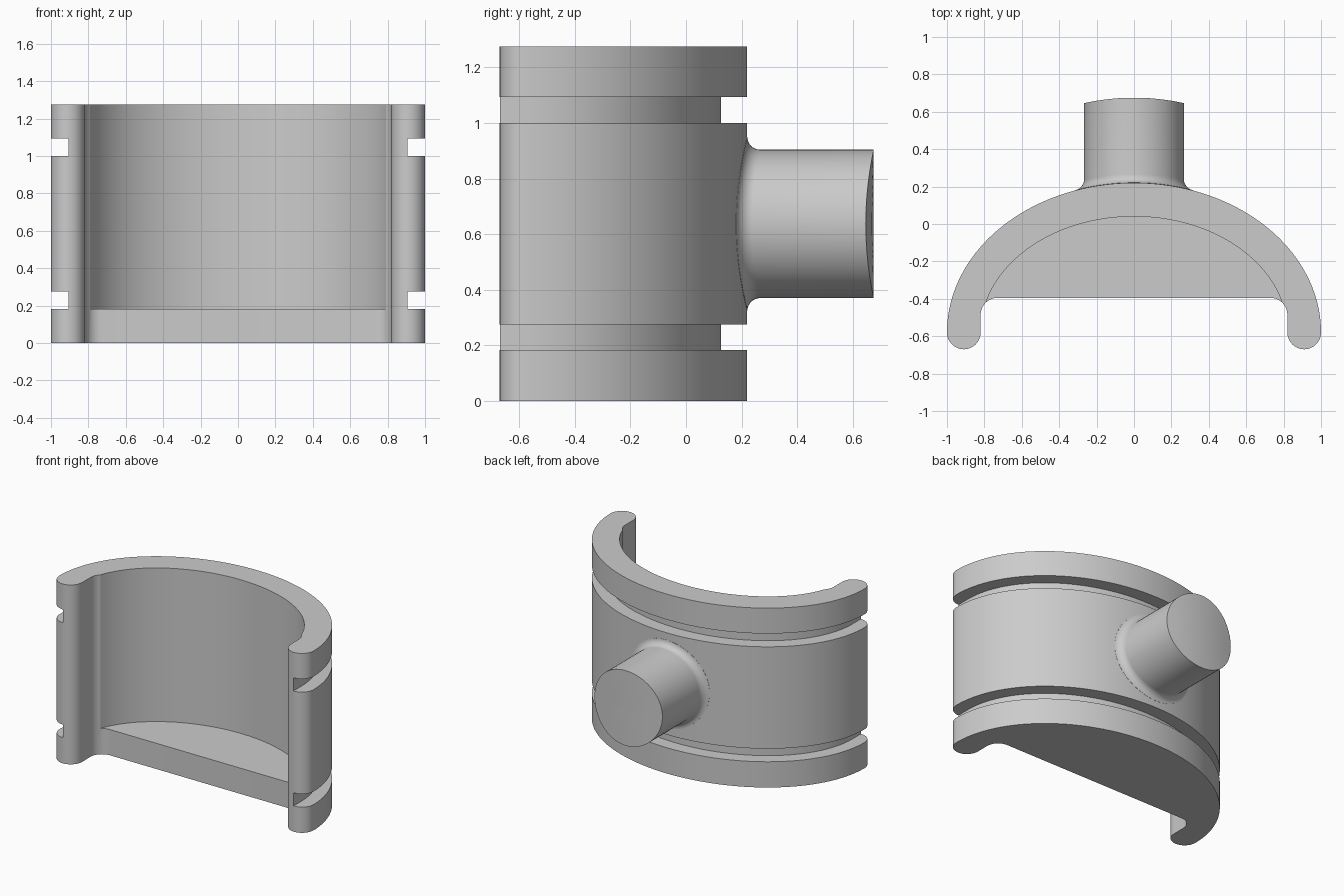
import bpy, bmesh, math
from math import sin, cos, pi, sqrt

if "Cube" in bpy.data.objects:
    bpy.data.objects.remove(bpy.data.objects["Cube"], do_unlink=True)

HEIGHT, FLOOR, CY = 1.275, 0.183, -0.58   # CY: centre line of the curved wall
PIPE_R, PIPE_Z, FILLET = 0.267, 0.637, 0.045

grey = bpy.data.materials.new("plain grey")
grey.use_nodes = True
colour = (0.6, 0.6, 0.6, 1)
grey.diffuse_color = colour
grey.node_tree.nodes["Principled BSDF"].inputs["Base Color"].default_value = colour


def arc(cx, cy, rx, ry, start, end, steps):
    """Points along an elliptical arc, angles in radians."""
    angles = [start + (end - start) * i / steps for i in range(steps + 1)]
    return [(cx + rx * cos(a), cy + ry * sin(a)) for a in angles]


def finish(name, bm):
    bmesh.ops.recalc_face_normals(bm, faces=bm.faces)
    mesh = bpy.data.meshes.new(name)
    bm.to_mesh(mesh)
    bm.free()
    mesh.materials.append(grey)
    obj = bpy.data.objects.new(name, mesh)
    bpy.context.collection.objects.link(obj)
    return obj


def prism(name, outline, z0, z1):
    bm = bmesh.new()
    face = bm.faces.new([bm.verts.new((x, y, z0)) for x, y in outline])
    side = bmesh.ops.extrude_face_region(bm, geom=[face])["geom"]
    bmesh.ops.translate(bm, vec=(0, 0, z1 - z0),
                        verts=[v for v in side if isinstance(v, bmesh.types.BMVert)])
    return finish(name, bm)


def smooth(obj):
    bpy.ops.object.select_all(action="DESELECT")
    obj.select_set(True)
    bpy.context.view_layer.objects.active = obj
    bpy.ops.object.shade_smooth_by_angle(angle=math.radians(30))


def cut(target, cutter):
    mod = target.modifiers.new(cutter.name, "BOOLEAN")
    mod.operation, mod.solver, mod.object = "DIFFERENCE", "EXACT", cutter
    bpy.context.view_layer.objects.active = target
    bpy.ops.object.modifier_apply(modifier=mod.name)
    bpy.data.objects.remove(cutter, do_unlink=True)


# Curved shell with rounded leg ends and a filleted front edge
outline = arc(0, CY, 1, 0.8, 0, pi, 96)
outline += arc(-0.91, CY, 0.09, 0.09, pi, 2 * pi, 16)[1:]
outline += arc(-0.73, -0.485, 0.09, 0.09, pi, pi / 2, 10)
outline += arc(0.73, -0.485, 0.09, 0.09, pi / 2, 0, 10)
outline += arc(0.91, CY, 0.09, 0.09, pi, 2 * pi, 16)[:-1]
shell = prism("curved_shell", outline, 0, HEIGHT)

# Hollow above the floor
start = math.asin(0.12 / 0.62)
hollow = arc(0, CY, 0.82, 0.62, start, pi - start, 96)
cut(shell, prism("hollow_cutter", hollow, FLOOR, HEIGHT + 0.1))

# Two grooves around the outside
groove = [(0.906, -0.8)] + arc(0, CY, 0.906, 0.706, 0, pi, 96) + [(-0.906, -0.8)]
groove += [(-1.2, -0.8), (-1.2, 0.4), (1.2, 0.4), (1.2, -0.8)]
for z0, z1 in ((FLOOR, 0.276), (1.0, 1.094)):
    cut(shell, prism("groove_cutter", groove, z0, z1))
smooth(shell)


# Round spigot on the back, flared into the wall, with a curved end
def wall_y(x):
    return CY + 0.8 * sqrt(1 - x * x)


def end_y(x):
    return CY + sqrt(1.255 ** 2 - x * x)


SIDES, bm, rings = 64, bmesh.new(), []


def ring(radius, y_of):
    points = arc(0, PIPE_Z, radius, radius, 0, 2 * pi, SIDES)[:-1]
    rings.append([bm.verts.new((x, y_of(x), z)) for x, z in points])


ring(PIPE_R + FILLET, lambda x: wall_y(x) - 0.03)
for k in range(9):
    t = k / 8 * pi / 2
    lift = FILLET * (1 - cos(t)) + 0.001
    ring(PIPE_R + FILLET * (1 - sin(t)), lambda x: wall_y(x) + lift)
ring(PIPE_R, end_y)
for step in (0.75, 0.5, 0.25):
    ring(PIPE_R * step, end_y)
for a, b in zip(rings, rings[1:]):
    for i in range(SIDES):
        j = (i + 1) % SIDES
        bm.faces.new((a[i], a[j], b[j], b[i]))
tip = bm.verts.new((0, end_y(0), PIPE_Z))
for i in range(SIDES):
    bm.faces.new((rings[-1][i], rings[-1][(i + 1) % SIDES], tip))
bm.faces.new(rings[0])
smooth(finish("back_spigot", bm))
